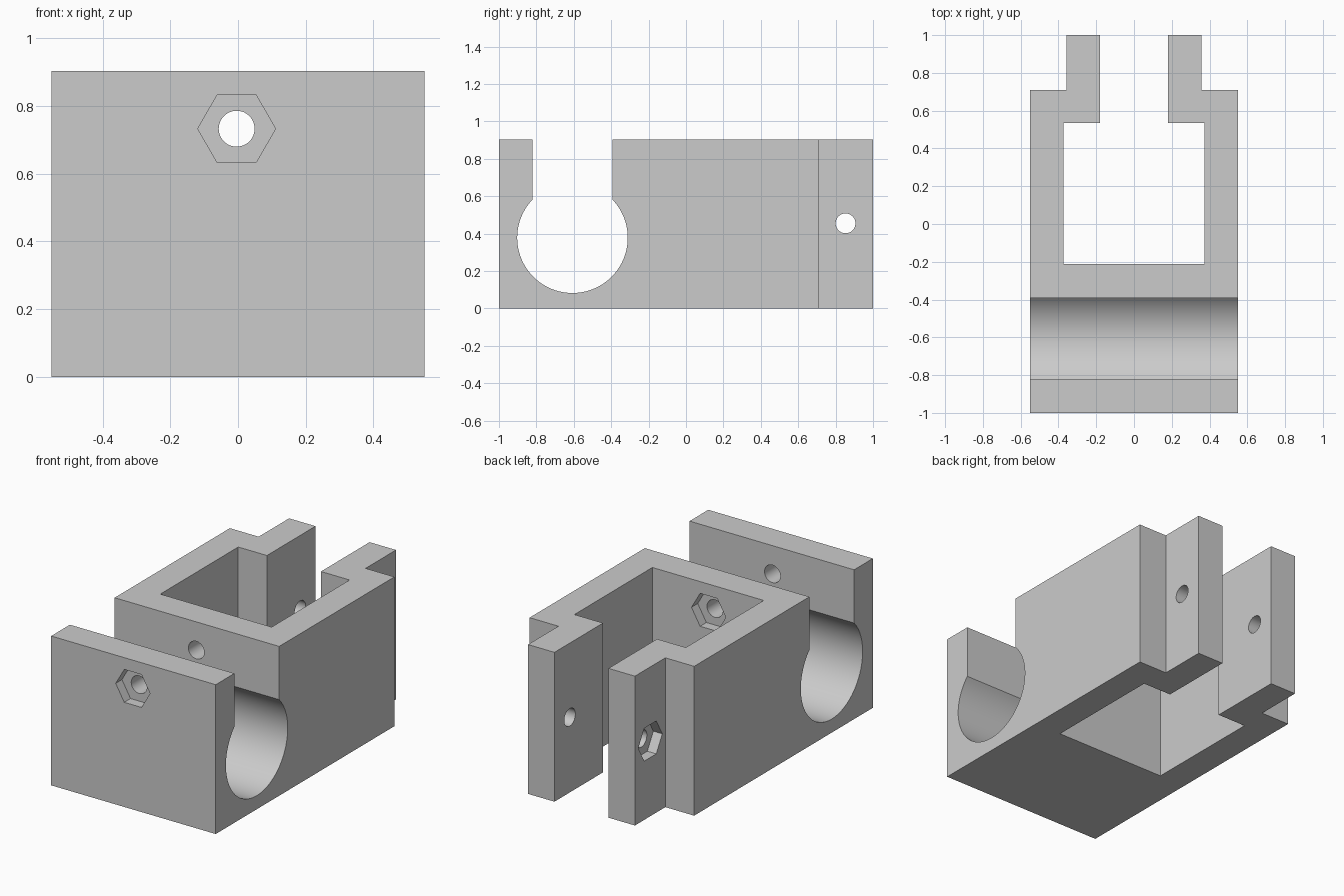
import bpy
import bmesh
from math import sin, cos, tau, acos
from mathutils import Vector

cube = bpy.data.objects.get("Cube")
if cube:
    bpy.data.objects.remove(cube, do_unlink=True)

HEIGHT = 0.904
HALF_W = 0.551
AXES = {"x": lambda u, v, d: (d, u, v),
        "y": lambda u, v, d: (u, d, v),
        "z": lambda u, v, d: (u, v, d)}

grey = bpy.data.materials.new("plain grey")
grey.use_nodes = True
colour = (0.6, 0.6, 0.6, 1)
grey.diffuse_color = colour
grey.node_tree.nodes["Principled BSDF"].inputs["Base Color"].default_value = colour


def prism(name, profile, axis, start, end):
    """Extrude a flat profile along an axis."""
    bm = bmesh.new()
    place = AXES[axis]
    face = bm.faces.new([bm.verts.new(place(u, v, start)) for u, v in profile])
    ext = bmesh.ops.extrude_face_region(bm, geom=[face])
    moved = [g for g in ext["geom"] if isinstance(g, bmesh.types.BMVert)]
    bmesh.ops.translate(bm, verts=moved, vec=Vector(place(0, 0, end - start)))
    bmesh.ops.recalc_face_normals(bm, faces=bm.faces)
    mesh = bpy.data.meshes.new(name)
    bm.to_mesh(mesh)
    bm.free()
    mesh.materials.append(grey)
    obj = bpy.data.objects.new(name, mesh)
    bpy.context.collection.objects.link(obj)
    return obj


def ring(u, v, radius, sides):
    return [(u + radius * cos(tau * i / sides), v + radius * sin(tau * i / sides))
            for i in range(sides)]


# Body: U-shaped plan with two clamping lugs at the back
half = [(HALF_W, -1), (HALF_W, 0.709), (0.358, 0.709), (0.358, 1),
        (0.181, 1), (0.181, 0.535), (0.373, 0.535), (0.373, -0.211)]
plan = half + [(-x, y) for x, y in reversed(half)]
body = prism("clamp_body", plan, "z", 0, HEIGHT)

# Rod channel: round bore opening upward into a slot
bore_y, bore_z, bore_r, slot = -0.607, 0.378, 0.2955, 0.214
first = acos(slot / bore_r)
sweep = tau / 2 + 2 * first
steps = 72
channel = [(bore_y + bore_r * cos(first - sweep * i / steps),
            bore_z + bore_r * sin(first - sweep * i / steps))
           for i in range(steps + 1)]
channel += [(bore_y - slot, 1.2), (bore_y + slot, 1.2)]

# Bolt holes with hexagonal nut recesses
bolt = (-0.004, 0.733)
lug_bolt = (0.853, 0.455)
HOLE, NUT, DEPTH = 0.053, 0.115, 0.06
cutters = [
    prism("channel_cutter", channel, "x", -1, 1),
    prism("bolt_cutter", ring(*bolt, HOLE, 48), "y", -1.2, 0),
    prism("front_nut_cutter", ring(*bolt, NUT, 6), "y", -1.2, -1 + DEPTH),
    prism("inner_nut_cutter", ring(*bolt, NUT, 6), "y", -0.211 - DEPTH, 0),
    prism("lug_bolt_cutter", ring(*lug_bolt, HOLE, 48), "x", -0.8, 0.8),
    prism("lug_nut_cutter", ring(*lug_bolt, NUT, 6), "x", -0.8, -0.358 + DEPTH),
]

bpy.ops.object.select_all(action="DESELECT")
bpy.context.view_layer.objects.active = body
body.select_set(True)
for cutter in cutters:
    cutter.hide_render = True
    mod = body.modifiers.new(cutter.name, "BOOLEAN")
    mod.operation = "DIFFERENCE"
    mod.solver = "EXACT"
    mod.object = cutter
    bpy.ops.object.modifier_apply(modifier=mod.name)
    bpy.data.objects.remove(cutter, do_unlink=True)

bpy.ops.object.shade_smooth_by_angle(angle=0.5)
